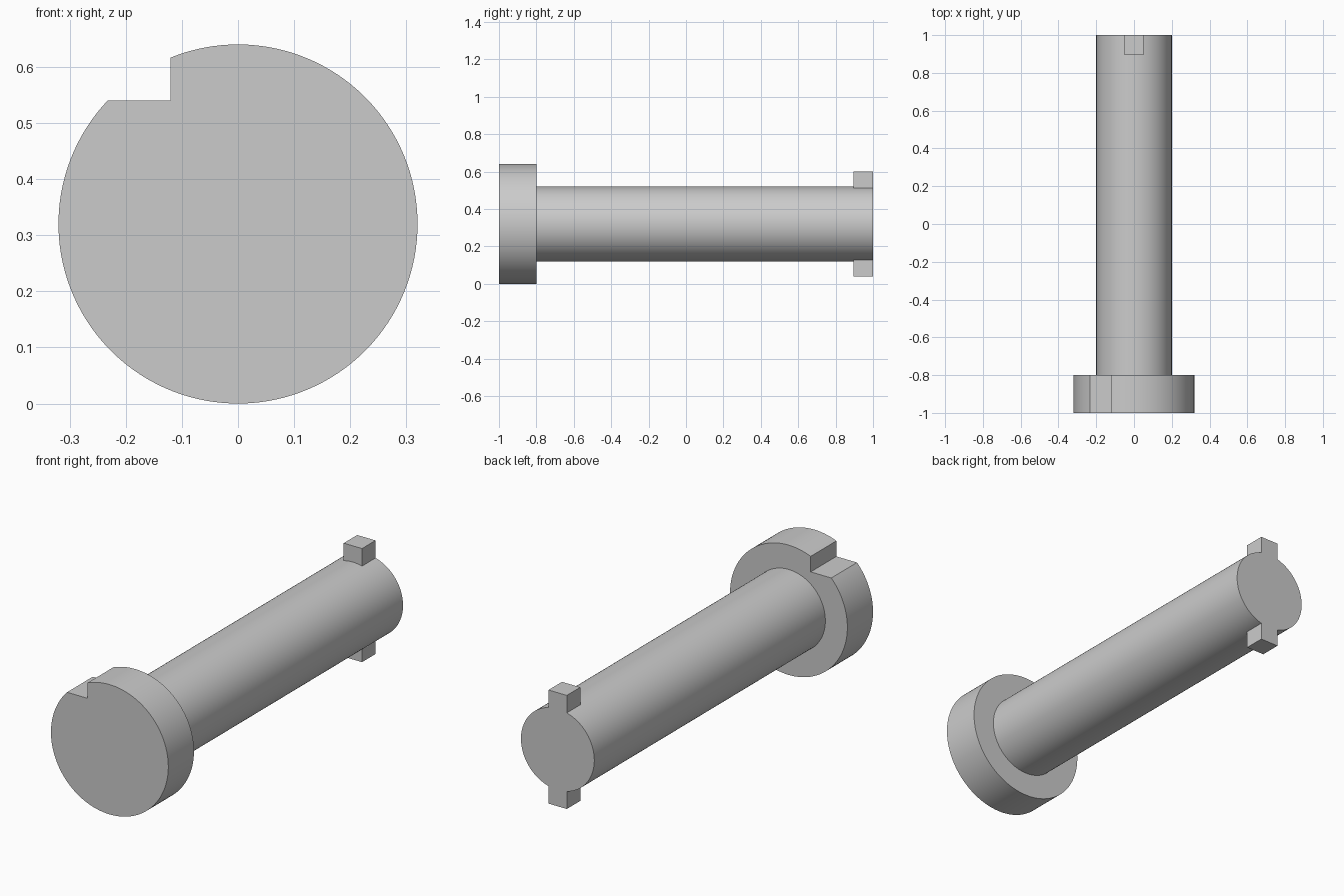
import bpy, bmesh, math

cube = bpy.data.objects.get("Cube")
if cube:
    bpy.data.objects.remove(cube, do_unlink=True)

AXIS_Z = 0.32
HEAD_R, SHAFT_R = 0.32, 0.2
FRONT, SHOULDER, BACK = -1.0, -0.8, 1.0

grey = bpy.data.materials.new("plain grey")
grey.use_nodes = True
colour = (0.6, 0.6, 0.6, 1)
grey.diffuse_color = colour
grey.node_tree.nodes["Principled BSDF"].inputs["Base Color"].default_value = colour


def arc(radius, start, end, steps):
    """Points along an arc around the pin axis, both ends included."""
    angles = [start + (end - start) * i / steps for i in range(steps + 1)]
    return [(radius * math.cos(a), radius * math.sin(a)) for a in angles]


def prism(name, profile, y0, y1):
    """Extrude an x-z profile, centred on the pin axis, along y."""
    bm = bmesh.new()
    face = bm.faces.new([bm.verts.new((x, y0, z + AXIS_Z)) for x, z in profile])
    extruded = bmesh.ops.extrude_face_region(bm, geom=[face], use_keep_orig=True)
    moved = [v for v in extruded["geom"] if isinstance(v, bmesh.types.BMVert)]
    bmesh.ops.translate(bm, verts=moved, vec=(0, y1 - y0, 0))
    bmesh.ops.recalc_face_normals(bm, faces=bm.faces)
    mesh = bpy.data.meshes.new(name)
    bm.to_mesh(mesh)
    bm.free()
    mesh.materials.append(grey)
    obj = bpy.data.objects.new(name, mesh)
    bpy.context.collection.objects.link(obj)
    bpy.ops.object.select_all(action="DESELECT")
    obj.select_set(True)
    bpy.context.view_layer.objects.active = obj
    bpy.ops.object.shade_smooth_by_angle(angle=math.radians(30))
    return obj


# Round head with a square notch cut from its upper right edge
notch_x, notch_z = -0.12, 0.22
notch_left = math.pi - math.asin(notch_z / HEAD_R)
notch_right = math.acos(notch_x / HEAD_R)
head = arc(HEAD_R, notch_left, notch_right + 2 * math.pi, 120)
prism("head", head + [(notch_x, notch_z)], FRONT, SHOULDER)

# Long plain shaft
prism("shaft", arc(SHAFT_R, 0, 2 * math.pi, 96)[:-1], SHOULDER, BACK)

# Two square keys seated on the shaft end, above and below
key_half, key_top = 0.05, 0.28
side = math.acos(key_half / SHAFT_R)
seat = arc(SHAFT_R, side, math.pi - side, 8)
key = seat + [(-key_half, key_top), (key_half, key_top)]
for name, sign in (("upper_key", 1), ("lower_key", -1)):
    prism(name, [(x, z * sign) for x, z in key], 0.895, BACK)
